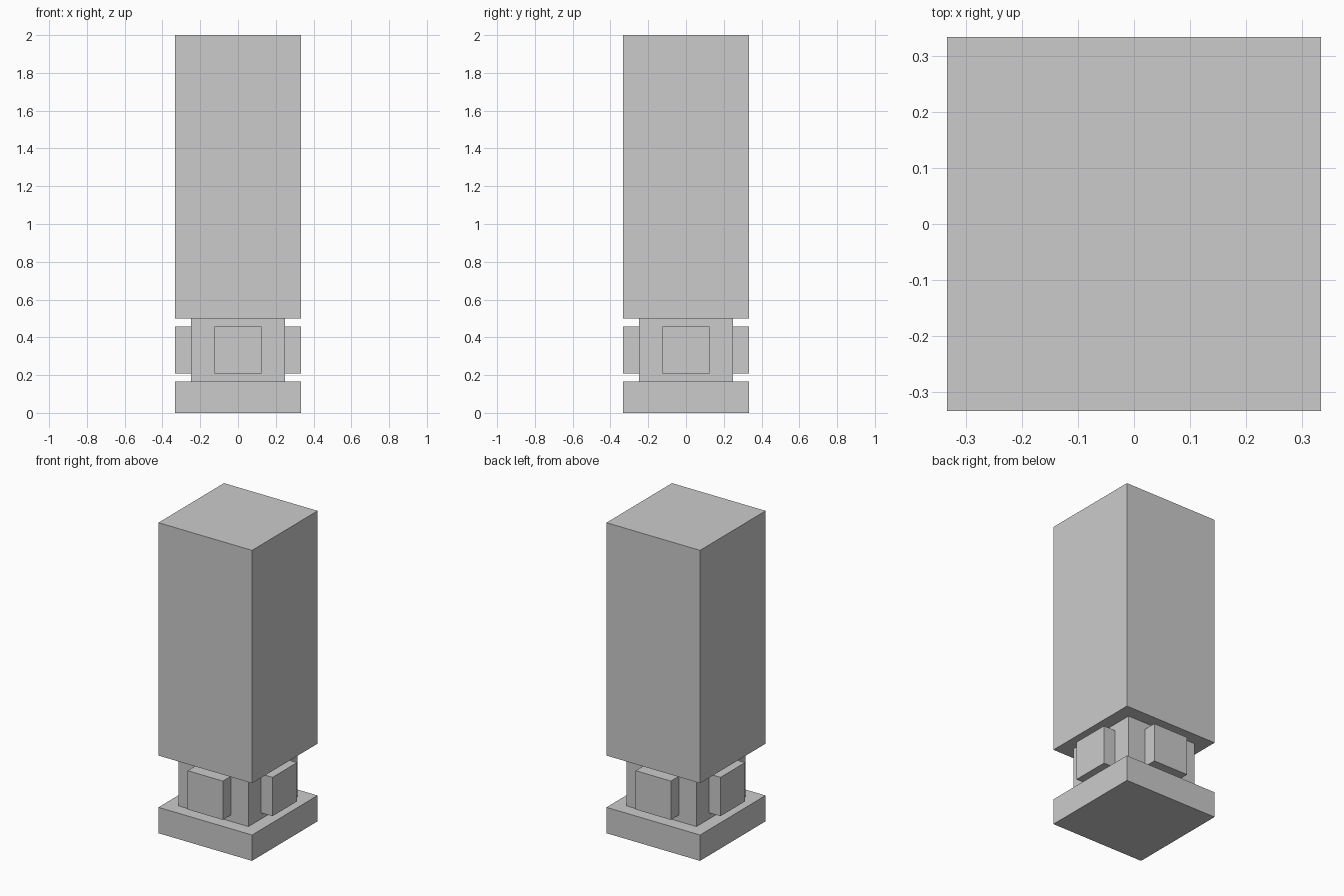
import bpy
from math import pi, sin, cos

if "Cube" in bpy.data.objects:
    bpy.data.objects.remove(bpy.data.objects["Cube"])

U = 2 / 48  # one modelling unit; the pillar is 48 units tall


def box(name, size, base, centre=(0, 0), turn=0):
    """Box with its size baked in, standing on height `base`."""
    bpy.ops.mesh.primitive_cube_add(size=1)
    ob = bpy.context.object
    ob.name = ob.data.name = name
    for v in ob.data.vertices:
        v.co = [c * s * U for c, s in zip(v.co, size)]
    ob.location = (centre[0] * U, centre[1] * U, (base + size[2] / 2) * U)
    ob.rotation_euler.z = turn
    return ob


# Stacked body: foot slab, narrow neck, tall shaft
box("foot_slab", (16, 16, 4), 0)
box("neck", (12, 12, 8), 4)
box("shaft", (16, 16, 36), 12)

# Raised panel on each side of the neck, flush with the slab edge
for i, side in enumerate(("right", "back", "left", "front")):
    a = i * pi / 2
    box(f"neck_panel_{side}", (2, 6, 6), 5, (7 * cos(a), 7 * sin(a)), a)
